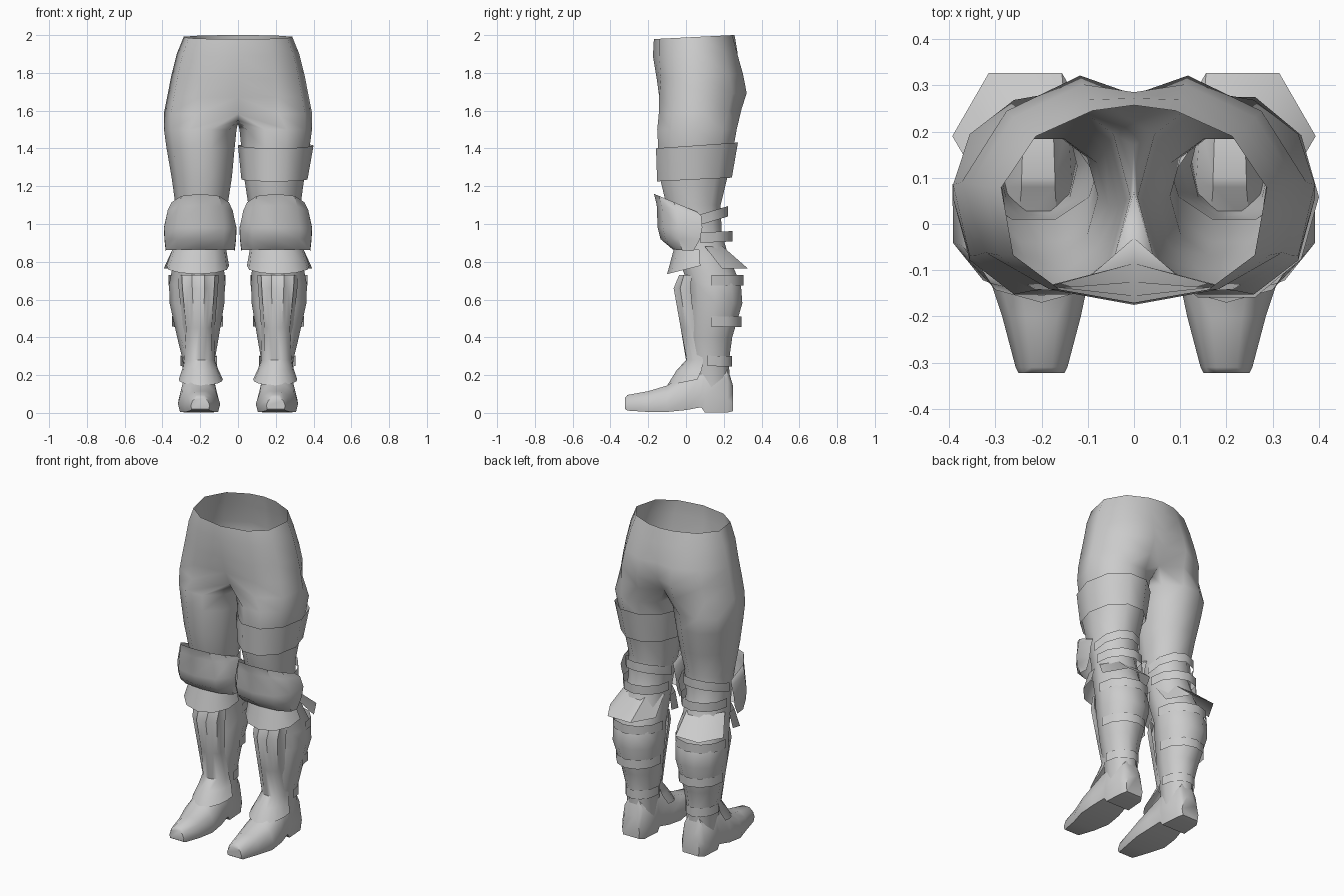
import bpy, bmesh
from math import sin, cos, radians, copysign

if "Cube" in bpy.data.objects:
    bpy.data.objects.remove(bpy.data.objects["Cube"])

GREY = bpy.data.materials.new("grey")
GREY.diffuse_color = (0.6, 0.6, 0.6, 1)
GREY.use_nodes = True
GREY.node_tree.nodes["Principled BSDF"].inputs["Base Color"].default_value = GREY.diffuse_color


def power(v, p):
    return copysign(abs(v) ** p, v)


def finish(name, bm, mirrored=True, angle=45):
    bmesh.ops.recalc_face_normals(bm, faces=bm.faces)
    me = bpy.data.meshes.new(name)
    bm.to_mesh(me)
    bm.free()
    me.materials.append(GREY)
    for p in me.polygons:
        p.use_smooth = True
    me.set_sharp_from_angle(angle=radians(angle))
    ob = bpy.data.objects.new(name, me)
    bpy.context.collection.objects.link(ob)
    if mirrored:
        m = ob.modifiers.new("other_side", 'MIRROR')
        m.use_clip = True
        m.merge_threshold = 0.0005
    return ob


def strip(bm, a, b, closed):
    """Join two rows of vertices with quads."""
    n = len(a)
    for i in range(n if closed else n - 1):
        j = (i + 1) % n
        bm.faces.new((a[i], a[j], b[j], b[i]))


def shell(name, rows, a0, a1, n, mirrored=True, flute=0.0, p=1.0):
    """Open curved plate: rows of (z, cx, cy, rx, ry, slope along y)."""
    bm = bmesh.new()
    closed = a1 - a0 == 360
    prev = None
    for k, (z, cx, cy, rx, ry, slope) in enumerate(rows):
        row = []
        for i in range(n if closed else n + 1):
            a = radians(a0 + (a1 - a0) * i / n)
            f = 1 - flute * (i % 2) * (k < 3)
            y = ry * power(sin(a), p) * f
            x = rx * power(cos(a), p) * f
            row.append(bm.verts.new((cx + x, cy + y, z + slope * (y + ry))))
        if prev:
            strip(bm, prev, row, closed)
        prev = row
    return finish(name, bm, mirrored)


# Trousers: hip half-rings down to the crotch, then full leg rings
# hips: z, front y, back y, half width, centre front y, centre back y
hips = [(1.99, -.165, .255, .29, -.17, .257),
        (1.90, -.165, .28, .327, -.175, .272),
        (1.78, -.155, .315, .357, -.155, .285),
        (1.68, -.165, .335, .377, -.125, .28),
        (1.59, -.168, .305, .395, -.085, .22)]
# legs: z, centre x, centre y, radius x, radius y
legs = [(1.50, .200, .058, .192, .220), (1.40, .198, .052, .180, .208),
        (1.25, .192, .040, .160, .188), (1.10, .193, .040, .138, .150),
        (0.95, .200, .060, .122, .135), (0.82, .207, .095, .130, .140),
        (0.68, .217, .150, .148, .147), (0.58, .217, .155, .145, .150),
        (0.40, .212, .130, .110, .120), (0.28, .208, .125, .085, .108),
        (0.12, .205, .135, .080, .100)]
bm = bmesh.new()
prev = None
for z, yf, yb, xo, cf, cb in hips:
    row = []
    for i, deg in enumerate((-90, -60, -28, 8, 43, 72, 90)):
        a = radians(deg)
        s, q = sin(a), cos(a)
        if s < 0:
            s, q = power(s, .8), power(q, .85)
        y = .05 + s * ((yb - .05) if s > 0 else (.05 - yf))
        x = xo * q
        if i in (0, 6):
            x, y = 0, (cf if i == 0 else cb)
        row.append(bm.verts.new((x, y, z + .05 * (y - .05))))
    if prev:
        strip(bm, prev, row, False)
    prev = row
for y, z in ((.17, 1.55), (.07, 1.53), (-.03, 1.55)):  # crotch arch
    prev.append(bm.verts.new((0, y, z)))
for z, cx, cy, rx, ry in legs:
    row = []
    for i in range(10):
        a = radians(36 * i - 108)
        row.append(bm.verts.new((cx + rx * cos(a), cy + ry * power(sin(a), .9), z)))
    strip(bm, prev, row, True)
    prev = row
finish("trousers", bm, angle=60)

# Boots: cross-sections from toe to heel (y, centre x, half width, bottom, top)
bm = bmesh.new()
prev = None
outline = [(-.9, 0), (.9, 0), (1, .3), (.8, .75), (.4, 1), (-.4, 1), (-.8, .75), (-1, .3)]
for y, cx, w, zb, zt in [(-.322, .200, .050, .02, .08), (-.31, .2, .056, .012, .095),
                         (-.20, .2, .085, .005, .115), (-.10, .206, .112, .005, .145),
                         (0, .208, .106, .015, .205), (.08, .207, .09, .03, .26),
                         (.10, .207, .09, .002, .27), (.22, .207, .08, .002, .24),
                         (.25, .207, .06, .01, .14)]:
    row = [bm.verts.new((cx + u * w, y, zb + v * (zt - zb))) for u, v in outline]
    if prev:
        strip(bm, prev, row, True)
    else:
        bm.faces.new(row)
    prev = row
bm.faces.new(prev)
finish("boot", bm)

# Band round one thigh only
shell("thigh_band", [(1.40, .2, .058, .2, .228, .07), (1.225, .193, .045, .175, .208, .05)],
      0, 360, 10, mirrored=False)

# Knee guard, lower knee plate and rear flare
shell("knee_guard", [(1.16, .2, 0, .158, .17, -.42), (1.10, .2, .02, .18, .175, -.25),
                     (0.98, .2, .025, .2, .175, 0), (.92, .2, .02, .197, .155, 0),
                     (.865, .2, .01, .19, .08, -.08)],
      -197, 17, 6, p=.85)
shell("lower_knee_plate", [(.865, .205, .05, .145, .115, 0), (.735, .213, .05, .168, .15, .25)],
      -190, 10, 6)
shell("rear_knee_flare", [(.88, .21, .1, .13, .11, 0), (.765, .235, .19, .158, .158, 0)],
      0, 180, 3)

# Fluted plate on the shin that flares over the foot
shell("shin_guard", [(.73, .21, .03, .108, .07, 0), (.66, .21, .025, .104, .095, 0),
                     (.45, .207, .045, .084, .077, 0), (.28, .205, .09, .082, .09, 0),
                     (.225, .2, .085, .095, .135, .05), (.145, .197, .06, .117, .16, .2)],
      -180, 0, 10, flute=.12)

# Straps round the back of the leg: z, centre x, centre y, radius x, radius y, slope
straps = {"upper_knee_strap": (.945, .2, .065, .138, .158, .3),
          "lower_knee_strap": (.895, .2, .09, .138, .155, .04),
          "upper_calf_strap": (.675, .217, .148, .152, .156, 0),
          "middle_calf_strap": (.46, .215, .145, .135, .148, -.02),
          "ankle_strap": (.25, .208, .125, .097, .118, -.02)}
for name, (z, cx, cy, rx, ry, slope) in straps.items():
    shell(name, [(z + .055, cx, cy, rx, ry, slope), (z, cx, cy, rx, ry, slope)], -5, 185, 6)
